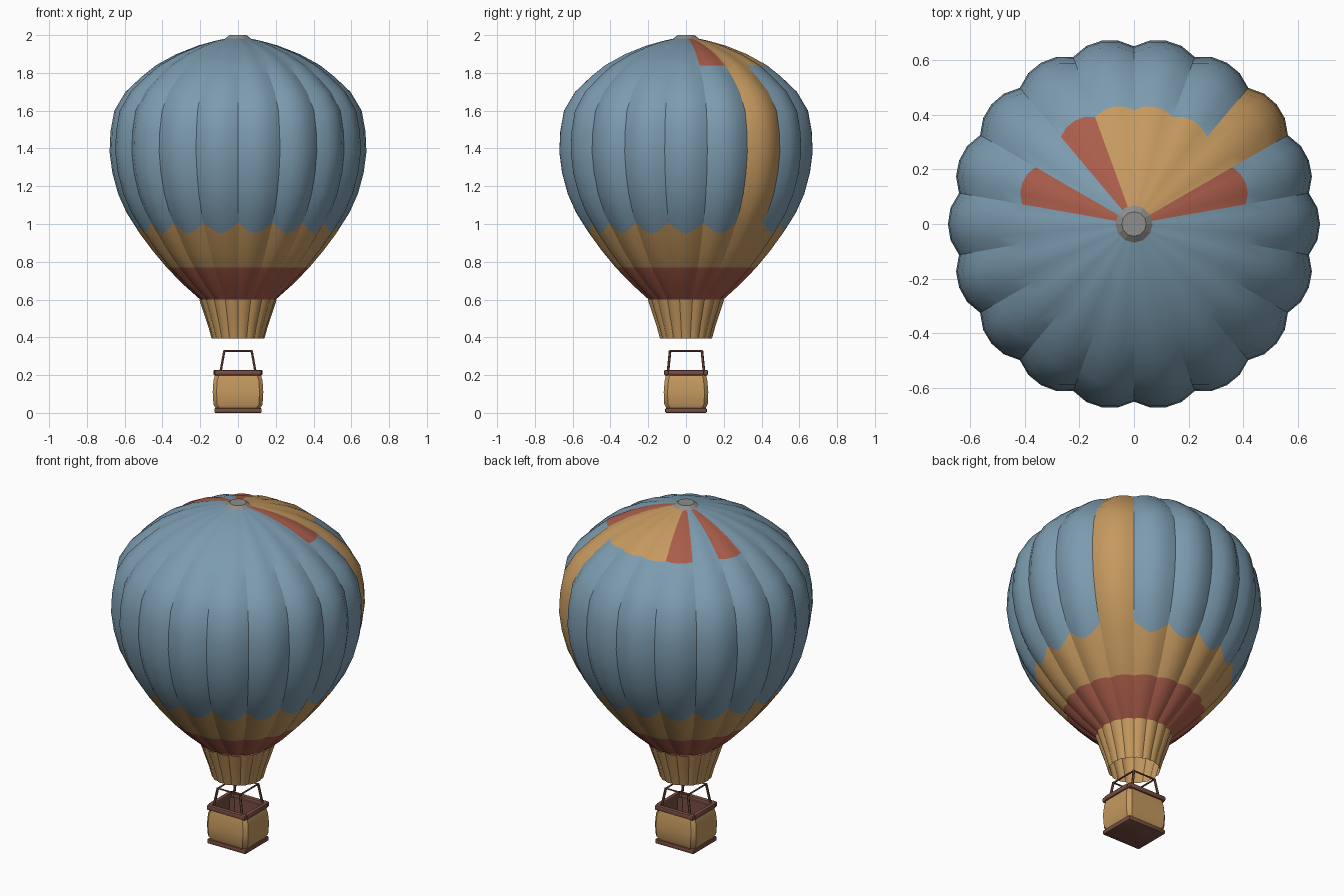
import bpy, bmesh, math
from mathutils import Vector

if "Cube" in bpy.data.objects:
    bpy.data.objects.remove(bpy.data.objects["Cube"])

def mat(name, r, g, b):
    m = bpy.data.materials.new(name)
    m.diffuse_color = (r, g, b, 1)
    m.use_nodes = True
    m.node_tree.nodes["Principled BSDF"].inputs["Base Color"].default_value = m.diffuse_color
    return m

BLUE = mat("dusty blue", 0.20, 0.33, 0.43)
GOLD = mat("gold", 0.56, 0.32, 0.115)
RED = mat("brick red", 0.40, 0.11, 0.07)
BROWN = mat("basket brown", 0.19, 0.075, 0.055)
GREY = mat("crown grey", 0.27, 0.27, 0.26)

def finish(bm, name, mats, smooth=None):
    me = bpy.data.meshes.new(name)
    bm.to_mesh(me)
    bm.free()
    ob = bpy.data.objects.new(name, me)
    bpy.context.collection.objects.link(ob)
    for m in mats:
        me.materials.append(m)
    if smooth:
        bpy.ops.object.select_all(action='DESELECT')
        ob.select_set(True)
        bpy.context.view_layer.objects.active = ob
        bpy.ops.object.shade_smooth_by_angle(angle=math.radians(smooth))
    return ob

GORES, SUB = 18, 4
LOBE = [0.955, 0.99, 1.0, 0.99]          # crease, then bulge across one gore
PROFILE = [(0.60, 0.20), (0.68, 0.29), (0.77, 0.378), (0.86, 0.453), (0.95, 0.52),
           (1.06, 0.59), (1.16, 0.635), (1.27, 0.665), (1.38, 0.68), (1.49, 0.675),
           (1.60, 0.655), (1.70, 0.595), (1.78, 0.51), (1.84, 0.435), (1.90, 0.325),
           (1.945, 0.21), (1.97, 0.12), (1.985, 0.05)]
SKIRT = [(0.395, 0.14), (0.46, 0.158), (0.53, 0.182), (0.60, 0.205)]

def lobed(rows, colour, name, mats, scallop=None):
    """Skin of revolved rows with bulging gores; crease lies at -90 degrees."""
    bm = bmesh.new()
    n = GORES * SUB
    grid = []
    for z, r in rows:
        ring = []
        for i in range(n):
            a = math.radians(-90) + 2 * math.pi * i / n
            k = LOBE[i % SUB]
            zz, rr = z, r
            if z == scallop:             # colour edge climbs at the creases
                d = 0.06 * (1, 0.3, 0, 0.3)[i % SUB]
                zz, rr = z + d, r + d * 0.64
            ring.append(bm.verts.new((rr * k * math.cos(a), rr * k * math.sin(a), zz)))
        grid.append(ring)
    for j in range(len(rows) - 1):
        for i in range(n):
            f = bm.faces.new((grid[j][i], grid[j][(i + 1) % n],
                              grid[j + 1][(i + 1) % n], grid[j + 1][i]))
            # gore centre angle: -80, -60 ... 260
            f.material_index = colour(rows[j][0], -80 + 20 * (i // SUB))
    return finish(bm, name, mats, 25)

# Envelope: red and gold lower bands, one gold gore, coloured crown gores at the back
CROWN = {20: 2, 60: 1, 80: 1, 100: 1, 120: 2, 160: 2}

def envelope_colour(z, gore):
    if z < 0.765:
        return 2
    if z < 0.94 or gore == 40:
        return 1
    if z > 1.83:
        return CROWN.get(gore, 0)
    return 0

lobed(PROFILE, envelope_colour, "envelope", [BLUE, GOLD, RED], scallop=0.95)
lobed(SKIRT, lambda z, g: 0, "skirt", [GOLD])

# Crown cap
bm = bmesh.new()
bmesh.ops.create_cone(bm, cap_ends=True, segments=12, radius1=0.068, radius2=0.045, depth=0.018)
bmesh.ops.translate(bm, vec=(0, 0, 1.991), verts=bm.verts)
finish(bm, "crown_cap", [GREY])

def box(name, size, centre, m, bevel=0):
    bm = bmesh.new()
    bmesh.ops.create_cube(bm, size=1)
    bmesh.ops.scale(bm, vec=size, verts=bm.verts)
    bmesh.ops.translate(bm, vec=centre, verts=bm.verts)
    if bevel:
        bmesh.ops.bevel(bm, geom=bm.edges[:], offset=bevel, segments=2, profile=0.5, affect='EDGES')
    return finish(bm, name, [m], 35 if bevel else None)

# Basket: bulging gold walls, open top with brown lining
bm = bmesh.new()
def rect(hx, hy, z, c=0.02):
    pts = [(hx - c, -hy), (hx, -hy + c), (hx, hy - c), (hx - c, hy),
           (-hx + c, hy), (-hx, hy - c), (-hx, -hy + c), (-hx + c, -hy)]
    return [bm.verts.new((x, y, z)) for x, y in pts]
rings = [rect(0.115, 0.10, 0.018), rect(0.13, 0.115, 0.045), rect(0.134, 0.118, 0.11),
         rect(0.13, 0.113, 0.17), rect(0.12, 0.106, 0.205), rect(0.108, 0.094, 0.205),
         rect(0.108, 0.094, 0.04)]
for j in range(len(rings) - 1):
    for i in range(8):
        k = (i + 1) % 8
        f = bm.faces.new((rings[j][i], rings[j][k], rings[j + 1][k], rings[j + 1][i]))
        f.material_index = 1 if j >= 4 else 0
bm.faces.new(rings[-1]).material_index = 1
finish(bm, "basket", [GOLD, BROWN], 35)
box("basket_base", (0.25, 0.22, 0.025), (0, 0, 0.0125), BROWN, 0.005)

# Padded rim
for s in (-1, 1):
    box("rim_long", (0.25, 0.026, 0.03), (0, s * 0.103, 0.213), BROWN, 0.008)
    box("rim_short", (0.026, 0.19, 0.03), (s * 0.117, 0, 0.213), BROWN, 0.008)

def rod(name, a, b, r, m):
    a, b = Vector(a), Vector(b)
    bm = bmesh.new()
    bmesh.ops.create_cone(bm, cap_ends=True, segments=6, radius1=r, radius2=r, depth=(b - a).length)
    bmesh.ops.rotate(bm, matrix=(b - a).to_track_quat('Z', 'Y').to_matrix(), verts=bm.verts)
    bmesh.ops.translate(bm, vec=(a + b) / 2, verts=bm.verts)
    finish(bm, name, [m])

# Uprights and the frame above the basket
for s in (-1, 1):
    for t in (-1, 1):
        rod("upright", (s * 0.092, t * 0.095, 0.22), (s * 0.072, t * 0.084, 0.33), 0.007, BROWN)
    rod("frame_long", (-0.075, s * 0.084, 0.328), (0.075, s * 0.084, 0.328), 0.005, BROWN)
    rod("frame_short", (s * 0.072, -0.088, 0.328), (s * 0.072, 0.088, 0.328), 0.005, BROWN)
